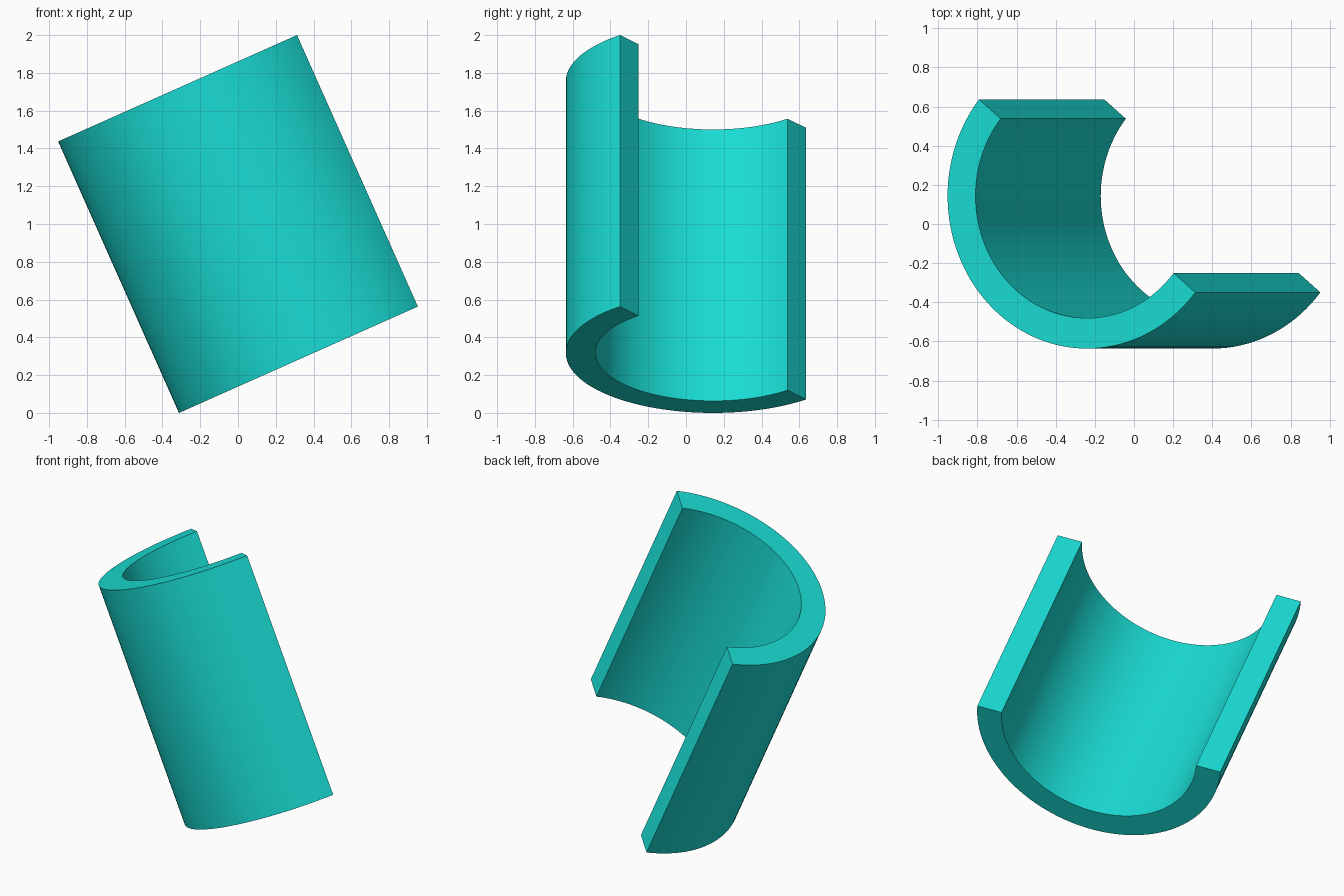
import bpy, bmesh
from math import radians, cos, sin
from mathutils import Matrix

if "Cube" in bpy.data.objects:
    bpy.data.objects.remove(bpy.data.objects["Cube"])

R_OUT, R_IN, LENGTH = 0.78, 0.624, 1.573
START, TILT, SEGS = radians(140.8), radians(24), 64

# Half-ring cross-section, centred on its bounding rectangle
cx = (R_OUT - R_OUT * cos(START - radians(180))) / 2
cy = R_OUT - 0.6365


def arc(radius):
    angles = [START + radians(180) * i / SEGS for i in range(SEGS + 1)]
    return [(cx + radius * cos(a), cy + radius * sin(a)) for a in angles]


bm = bmesh.new()
rings = []
for z in (-LENGTH / 2, LENGTH / 2):
    rings.append([[bm.verts.new((x, y, z)) for x, y in arc(r)]
                  for r in (R_OUT, R_IN)])
(bo, bi), (to, ti) = rings

# Walls and rims
for a, b in ((bo, to), (ti, bi), (bi, bo), (to, ti)):
    for i in range(SEGS):
        bm.faces.new((a[i], a[i + 1], b[i + 1], b[i]))
# Flat cut ends
for i in (0, SEGS):
    bm.faces.new((bo[i], to[i], ti[i], bi[i]))
bmesh.ops.recalc_face_normals(bm, faces=bm.faces)

# Lean the trough to the left and rest it on the ground
bm.transform(Matrix.Translation((0, 0, 1)) @ Matrix.Rotation(-TILT, 4, 'Y'))
mesh = bpy.data.meshes.new("half_tube")
bm.to_mesh(mesh)
bm.free()

obj = bpy.data.objects.new("half_tube", mesh)
bpy.context.collection.objects.link(obj)
mat = bpy.data.materials.new("turquoise")
mat.diffuse_color = (0.01, 0.72, 0.66, 1)
mat.use_nodes = True
mat.node_tree.nodes["Principled BSDF"].inputs["Base Color"].default_value = mat.diffuse_color
mesh.materials.append(mat)

bpy.context.view_layer.objects.active = obj
obj.select_set(True)
bpy.ops.object.shade_smooth_by_angle(angle=radians(30))
